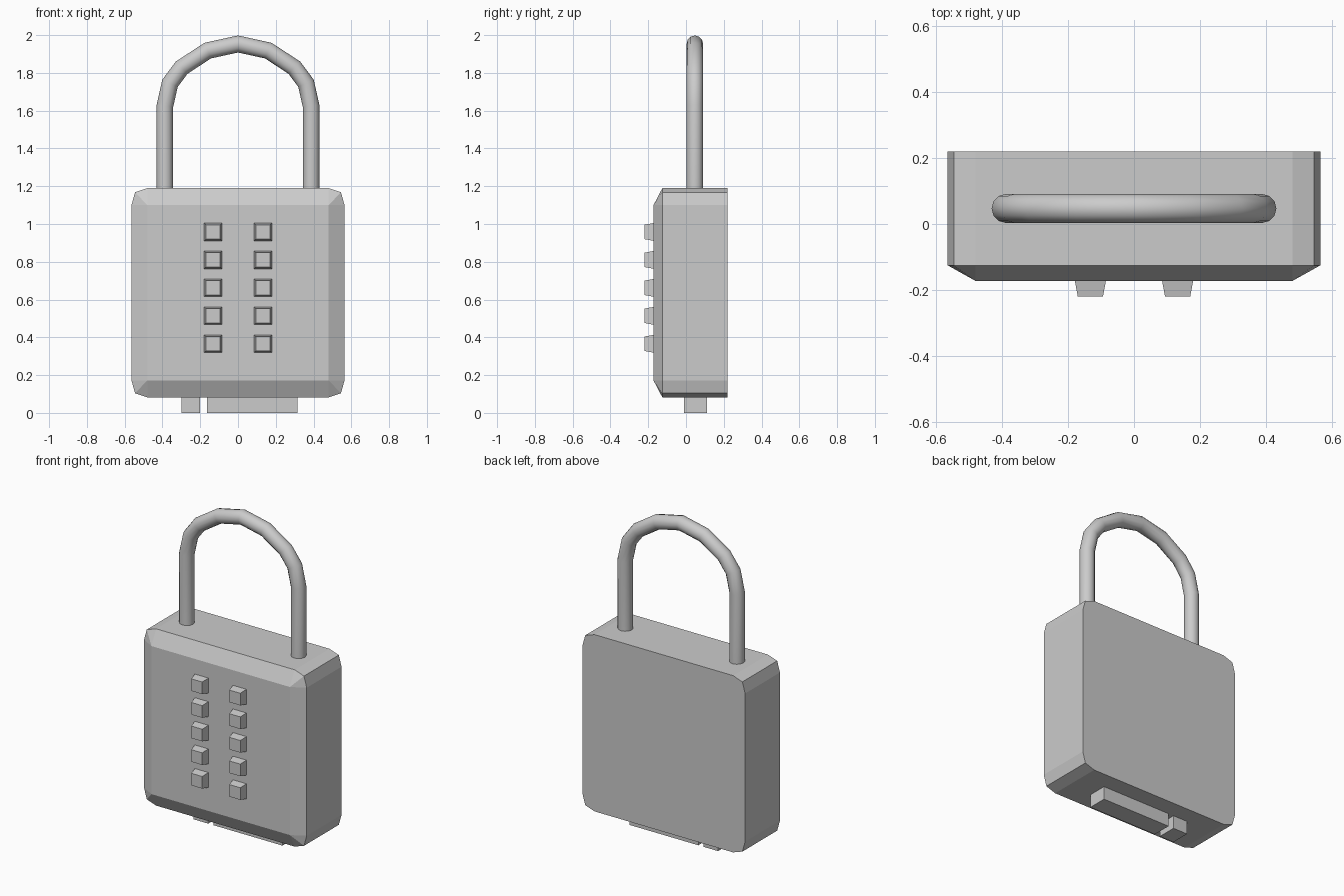
import bpy, bmesh, math
from mathutils import Vector

if "Cube" in bpy.data.objects:
    bpy.data.objects.remove(bpy.data.objects["Cube"])


def make_object(name, bm, smooth=False):
    bmesh.ops.recalc_face_normals(bm, faces=bm.faces)
    mesh = bpy.data.meshes.new(name)
    bm.to_mesh(mesh)
    bm.free()
    obj = bpy.data.objects.new(name, mesh)
    bpy.context.collection.objects.link(obj)
    if smooth:
        bpy.ops.object.select_all(action='DESELECT')
        obj.select_set(True)
        bpy.context.view_layer.objects.active = obj
        bpy.ops.object.shade_smooth_by_angle(angle=math.radians(40))
    return obj


def loft(bm, rings):
    """Skin closed rings of points and cap both ends."""
    loops = [[bm.verts.new(p) for p in ring] for ring in rings]
    for a, b in zip(loops, loops[1:]):
        for i in range(len(a)):
            j = (i + 1) % len(a)
            bm.faces.new((a[i], a[j], b[j], b[i]))
    bm.faces.new(loops[0])
    bm.faces.new(loops[-1])


def box(name, x0, x1, y0, y1, z0, z1):
    bm = bmesh.new()
    loft(bm, [[(x0, y0, z), (x1, y0, z), (x1, y1, z), (x0, y1, z)]
              for z in (z0, z1)])
    return make_object(name, bm)


# Body: corner-cut outline with the front bevelled to a plain rectangle
ZC = 0.636
corner = [(0.564, 0.464), (0.545, 0.532), (0.48, 0.554)]
quads = [(1, 1), (-1, 1), (-1, -1), (1, -1)]
outline, inner = [], []
for sx, sz in quads:
    pts = corner if sx * sz > 0 else corner[::-1]
    outline += [(sx * x, ZC + sz * z) for x, z in pts]
    inner += [(sx * 0.48, ZC + sz * 0.464)] * 3
bm = bmesh.new()
loft(bm, [[(x, 0.22, z) for x, z in outline],
          [(x, -0.125, z) for x, z in outline],
          [(x, -0.172, z) for x, z in inner]])
bmesh.ops.remove_doubles(bm, verts=bm.verts, dist=1e-5)
make_object("body", bm)

# Shackle: round bar swept along a faceted arch with mitred joints
half = [(0.387, 1.15), (0.387, 1.625), (0.36, 1.745), (0.298, 1.828), (0.16, 1.918)]
path = half + [(0, 1.953)] + [(-x, z) for x, z in reversed(half)]
path = [Vector((x, 0.047, z)) for x, z in path]
R, SIDES = 0.044, 12
rings = []
for i, p in enumerate(path):
    d0 = (p - path[max(i - 1, 0)]).normalized()
    d1 = (path[min(i + 1, len(path) - 1)] - p).normalized()
    t = (d0 + d1).normalized()
    side = Vector((0, 1, 0)).cross(t)
    miter = 1 / max(d0.dot(t), d1.dot(t))
    rings.append([p + side * (R * miter * math.cos(a)) + Vector((0, R * math.sin(a), 0))
                  for a in (2 * math.pi * k / SIDES for k in range(SIDES))])
bm = bmesh.new()
loft(bm, rings)
make_object("shackle", bm, smooth=True)

# Buttons: two columns of five tapered keys
for col, cx in enumerate((-0.132, 0.132)):
    for row in range(5):
        cz = 0.958 - row * 0.148
        bm = bmesh.new()
        loft(bm, [[(cx + sx * h, y, cz + sz * h) for sx, sz in quads]
                  for h, y in ((0.047, -0.165), (0.047, -0.172), (0.038, -0.22))])
        make_object(f"button_{col + 1}_{row + 1}", bm)

# Release slider and small tab under the body
box("bottom_slider", -0.163, 0.315, -0.01, 0.111, 0.0, 0.10)
box("bottom_tab", -0.30, -0.20, -0.01, 0.111, 0.0, 0.10)
